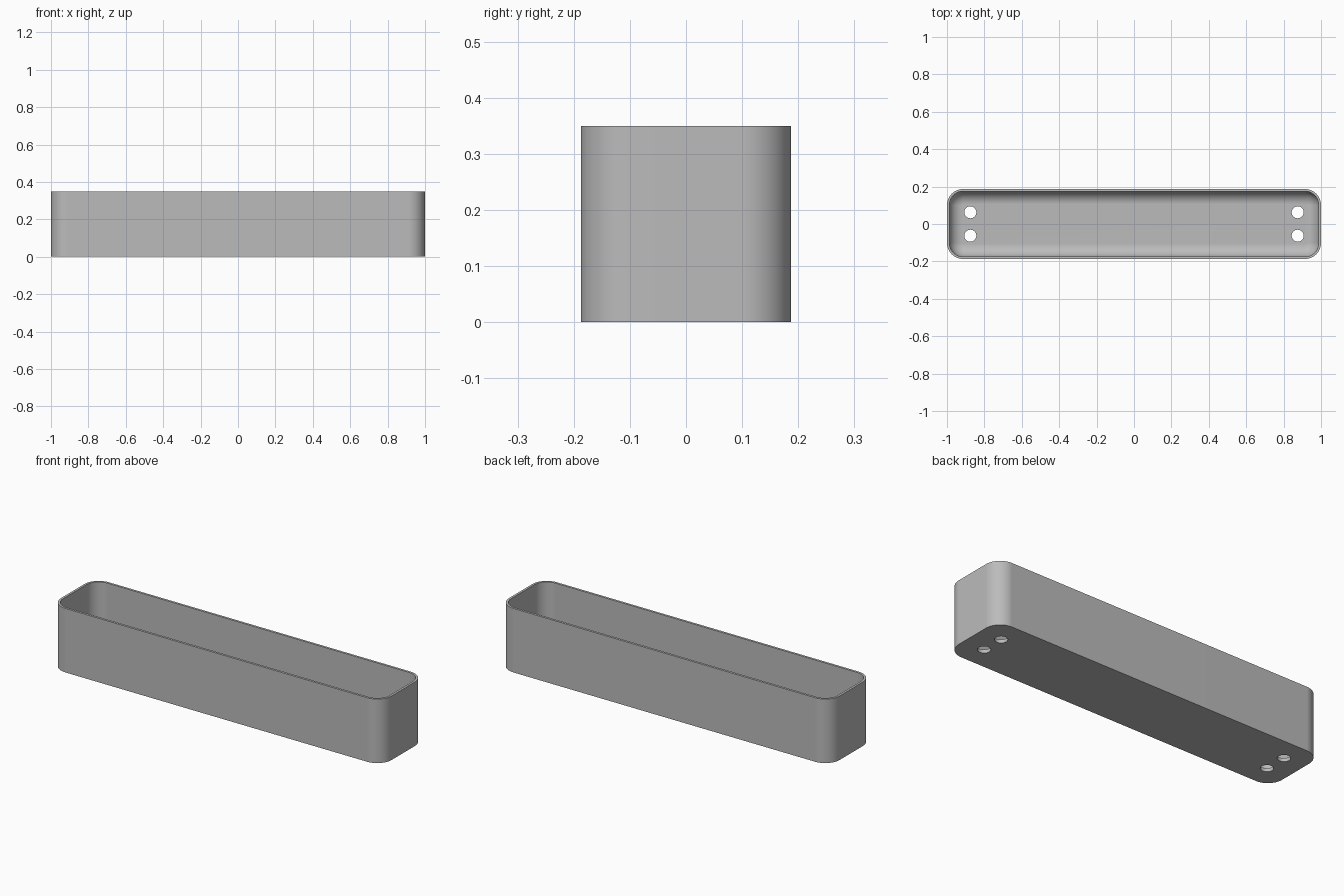
import bpy
import bmesh
from math import cos, sin, pi, radians

cube = bpy.data.objects.get("Cube")
if cube:
    bpy.data.objects.remove(cube, do_unlink=True)

HALF_X, HALF_Y, HEIGHT = 1.0, 0.1875, 0.35
CORNER, WALL, FLOOR, FILLET = 0.0875, 0.0125, 0.0188, 0.07
STEPS = 12

grey = bpy.data.materials.new("light grey")
grey.use_nodes = True
colour = (0.5, 0.5, 0.5, 1)
grey.diffuse_color = colour
grey.node_tree.nodes["Principled BSDF"].inputs["Base Color"].default_value = colour


def ring(bm, inset, z):
    """Rounded rectangle of vertices, inset from the outer wall."""
    r = CORNER - inset
    verts = []
    for i, (sx, sy) in enumerate(((1, 1), (-1, 1), (-1, -1), (1, -1))):
        for k in range(STEPS + 1):
            a = (i + k / STEPS) * pi / 2
            verts.append(bm.verts.new((sx * (HALF_X - CORNER) + r * cos(a),
                                       sy * (HALF_Y - CORNER) + r * sin(a), z)))
    return verts


# Trough section: outer wall, rim, inner wall, then the rounded inner bottom
section = [(0, 0), (0, HEIGHT), (WALL, HEIGHT)]
for k in range(STEPS + 1):
    a = k / STEPS * pi / 2
    section.append((WALL + FILLET * (1 - cos(a)), FLOOR + FILLET * (1 - sin(a))))

bm = bmesh.new()
rings = [ring(bm, inset, z) for inset, z in section]
for low, high in zip(rings, rings[1:]):
    n = len(low)
    for i in range(n):
        j = (i + 1) % n
        bm.faces.new((low[i], low[j], high[j], high[i]))
bm.faces.new(rings[0][::-1])
bm.faces.new(rings[-1])
bmesh.ops.recalc_face_normals(bm, faces=bm.faces)
mesh = bpy.data.meshes.new("planter_trough")
bm.to_mesh(mesh)
bm.free()
trough = bpy.data.objects.new("planter_trough", mesh)
bpy.context.collection.objects.link(trough)
mesh.materials.append(grey)

# Four drainage holes through the floor
bpy.ops.object.select_all(action="DESELECT")
for x in (-0.875, 0.875):
    for y in (-0.0625, 0.0625):
        bpy.ops.mesh.primitive_cylinder_add(vertices=32, radius=0.032, depth=0.1,
                                            location=(x, y, 0))
        cutter = bpy.context.object
        cutter.name = "drain_hole_cutter"
        cutter.hide_render = True
        cutter.data.materials.append(grey)
        hole = trough.modifiers.new("drain_hole", "BOOLEAN")
        hole.operation = "DIFFERENCE"
        hole.solver = "EXACT"
        hole.object = cutter
        bpy.context.view_layer.objects.active = trough
        bpy.ops.object.modifier_apply(modifier=hole.name)
        bpy.data.objects.remove(cutter, do_unlink=True)

# Smooth the rounded surfaces and keep the rim and base crisp
bpy.ops.object.select_all(action="DESELECT")
trough.select_set(True)
bpy.context.view_layer.objects.active = trough
bpy.ops.object.shade_smooth_by_angle(angle=radians(30))
weighted = trough.modifiers.new("even_shading", "WEIGHTED_NORMAL")
weighted.keep_sharp = True
